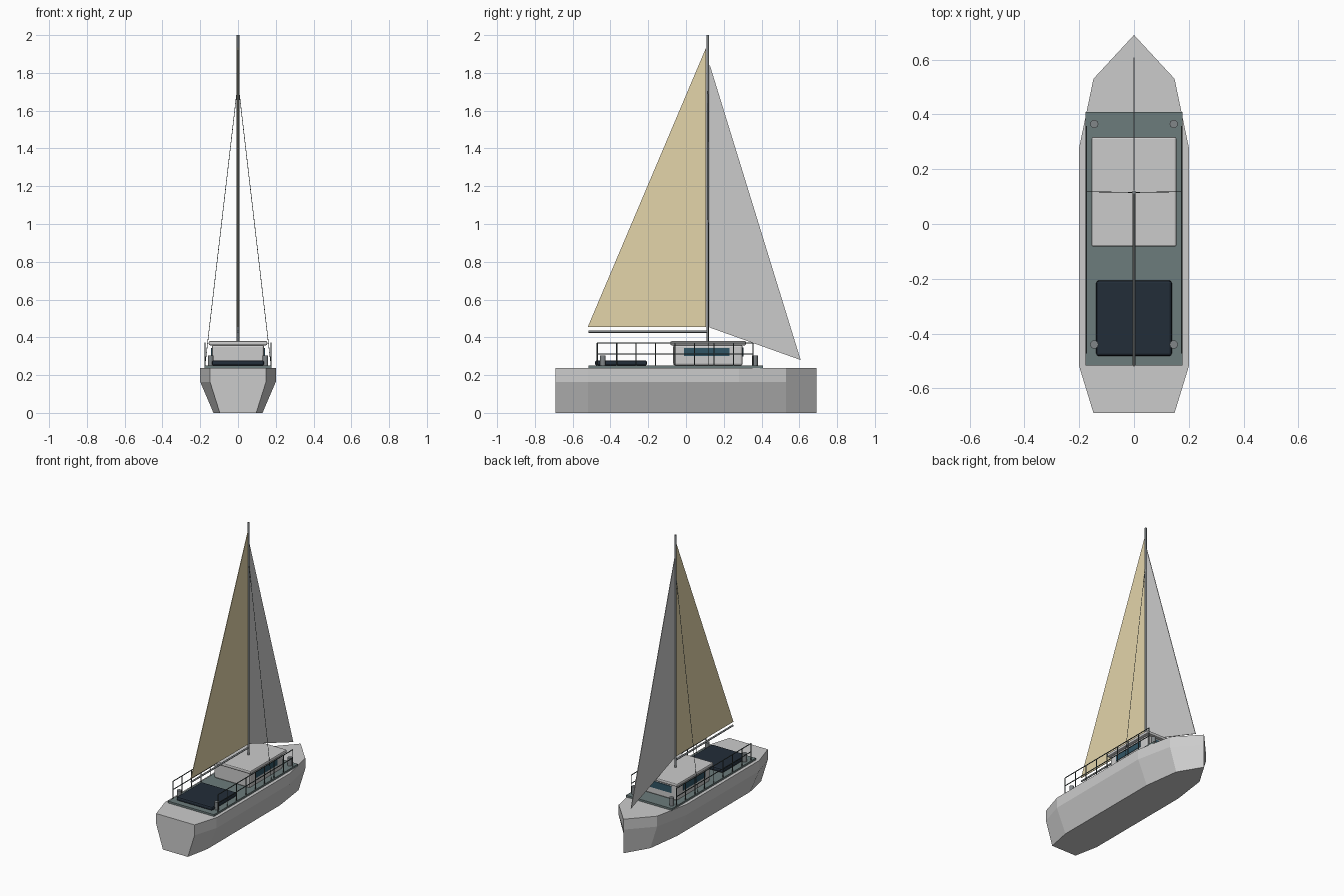
import bpy, bmesh
from mathutils import Vector

if "Cube" in bpy.data.objects:
    bpy.data.objects.remove(bpy.data.objects["Cube"])


def mat(name, r, g, b):
    m = bpy.data.materials.new(name)
    m.diffuse_color = (r, g, b, 1)
    m.use_nodes = True
    m.node_tree.nodes["Principled BSDF"].inputs["Base Color"].default_value = m.diffuse_color
    return m


DECK = mat("deck_teal", 0.15, 0.20, 0.20)
DARK = mat("pad_dark", 0.016, 0.026, 0.04)
GLASS = mat("glass", 0.03, 0.09, 0.13)
TAN = mat("sail_tan", 0.77, 0.66, 0.40)
METAL = mat("metal", 0.22, 0.24, 0.25)
RAIL = mat("rail_dark", 0.06, 0.08, 0.08)


def finish(name, bm, material=None):
    bmesh.ops.recalc_face_normals(bm, faces=bm.faces)
    me = bpy.data.meshes.new(name)
    bm.to_mesh(me)
    bm.free()
    ob = bpy.data.objects.new(name, me)
    bpy.context.collection.objects.link(ob)
    if material:
        me.materials.append(material)
    return ob


def box(name, x, y, z, material=None, bevel=0):
    """Box from (min, max) pairs on each axis."""
    bm = bmesh.new()
    bmesh.ops.create_cube(bm, size=1)
    for v in bm.verts:
        v.co = [a[0] + (c + 0.5) * (a[1] - a[0]) for c, a in zip(v.co, (x, y, z))]
    ob = finish(name, bm, material)
    if bevel:
        mod = ob.modifiers.new("bevel", 'BEVEL')
        mod.width, mod.segments = bevel, 2
    return ob


def rod(name, a, b, r, material, sides=12):
    """Cylinder between two points."""
    a, b = Vector(a), Vector(b)
    bm = bmesh.new()
    bmesh.ops.create_cone(bm, cap_ends=True, segments=sides, radius1=r, radius2=r, depth=(b - a).length)
    ob = finish(name, bm, material)
    ob.location = (a + b) / 2
    ob.rotation_mode = 'QUATERNION'
    ob.rotation_quaternion = (b - a).to_track_quat('Z', 'Y')
    for p in ob.data.polygons:
        p.use_smooth = sides > 8 and len(p.vertices) == 4
    return ob


def sail(name, pts, material=None, t=0.002):
    """Thin triangular sail in the centre plane."""
    bm = bmesh.new()
    rings = [[bm.verts.new((s * t, y, z)) for y, z in pts] for s in (-1, 1)]
    bm.faces.new(rings[0])
    bm.faces.new(rings[1])
    for i in range(3):
        j = (i + 1) % 3
        bm.faces.new((rings[0][i], rings[0][j], rings[1][j], rings[1][i]))
    return finish(name, bm, material)


# Hull: half outline mirrored, three levels with a tapered bottom
half = [(0.148, -0.69), (0.20, -0.52), (0.20, 0.28), (0.148, 0.53)]
outline = half + [(0, 0.69)] + [(-x, y) for x, y in reversed(half)]
bm = bmesh.new()
levels = [[bm.verts.new((x * s, y, z)) for x, y in outline]
          for z, s in ((0, 0.65), (0.164, 1), (0.237, 1))]
for lo, hi in zip(levels, levels[1:]):
    for i in range(len(outline)):
        j = (i + 1) % len(outline)
        bm.faces.new((lo[i], lo[j], hi[j], hi[i]))
bm.faces.new(levels[0])
bm.faces.new(levels[-1])
finish("hull", bm)

# Deck, cabin, sun pad
box("deck", (-0.177, 0.177), (-0.517, 0.408), (0.235, 0.25), DECK)
box("cabin", (-0.138, 0.138), (-0.068, 0.3), (0.25, 0.362), None, 0.012)
box("cabin_roof", (-0.155, 0.155), (-0.083, 0.318), (0.358, 0.38), None, 0.007)
box("sun_pad", (-0.138, 0.138), (-0.482, -0.206), (0.25, 0.278), DARK, 0.01)

# Cabin windows
box("front_window", (-0.1, 0.1), (0.295, 0.304), (0.298, 0.345), GLASS)
for side, s in (("left", -1), ("right", 1)):
    box(side + "_window", sorted((s * 0.132, s * 0.142)), (-0.01, 0.23), (0.3, 0.343), GLASS)

    # Bollards
    for end, y in (("front", -0.44), ("back", 0.365)):
        rod(f"{side}_{end}_bollard", (s * 0.145, y, 0.25), (s * 0.145, y, 0.305), 0.015, METAL, 16)

    # Guard rails
    y0, y1 = -0.47, 0.355
    for i in range(9):
        y = y0 + (y1 - y0) * i / 8
        rod(f"{side}_rail_post_{i + 1}", (s * 0.174, y, 0.25), (s * 0.174, y, 0.37), 0.003, RAIL, 8)
    for label, z in (("middle", 0.312), ("top", 0.37)):
        rod(f"{side}_{label}_rail", (s * 0.174, y0, z), (s * 0.174, y1, z), 0.003, RAIL, 8)

    # Shroud wires
    rod(side + "_shroud", (0, 0.115, 1.75), (s * 0.175, 0.118, 0.25), 0.0015, RAIL, 6)

# Mast, boom and sails
rod("mast", (0, 0.115, 0.25), (0, 0.115, 2.0), 0.007, METAL)
rod("boom", (0, 0.115, 0.43), (0, -0.517, 0.43), 0.006, METAL)
sail("main_sail", [(0.107, 1.935), (0.107, 0.455), (-0.52, 0.455)], TAN)
sail("front_sail", [(0.125, 1.845), (0.125, 0.452), (0.607, 0.28)])
